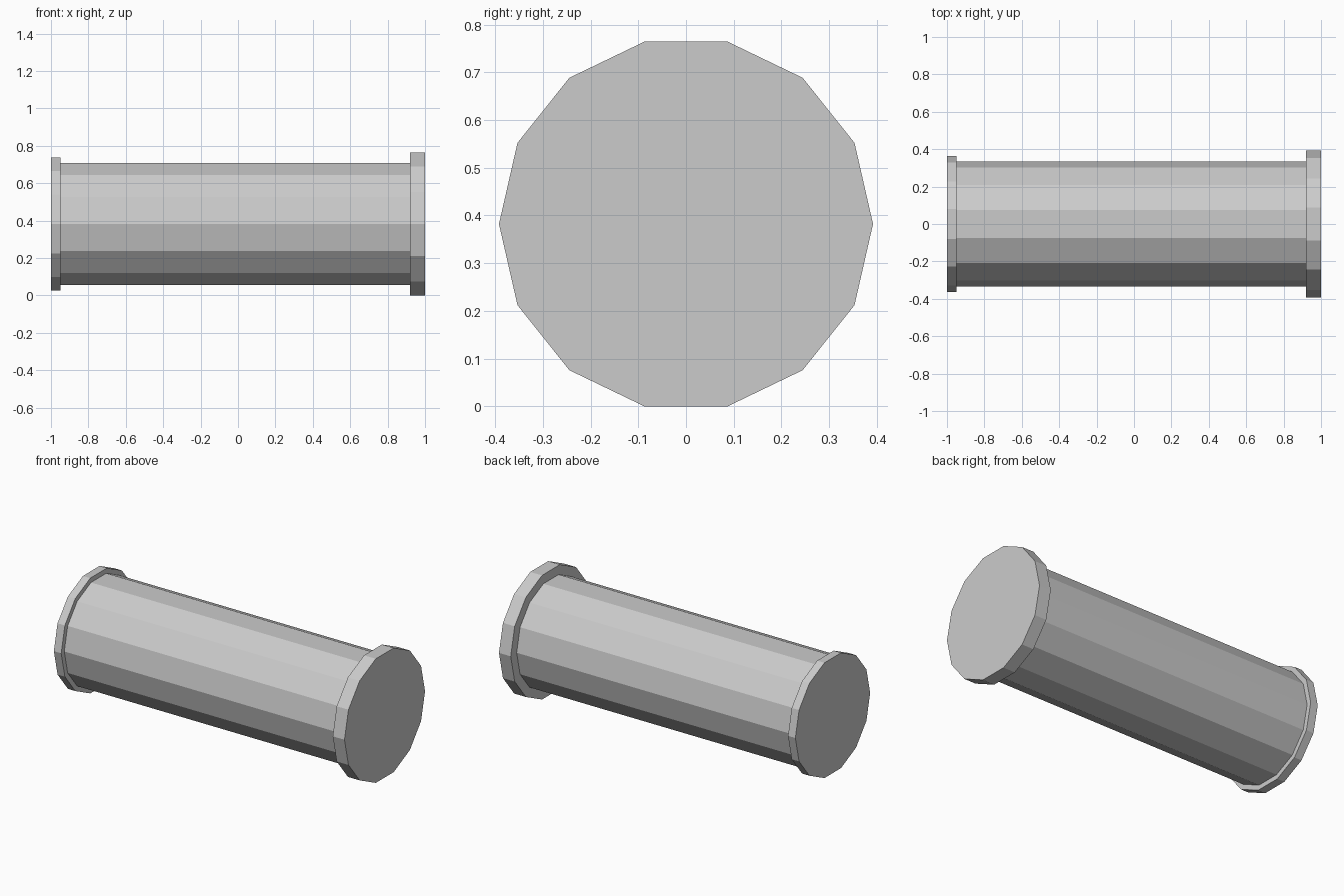
import bpy
import math

cube = bpy.data.objects.get("Cube")
if cube:
    bpy.data.objects.remove(cube, do_unlink=True)

SIDES = 14
AXIS_Z = 0.382

# Single plain grey
grey = bpy.data.materials.new("light_grey")
grey.use_nodes = True
colour = (0.6, 0.6, 0.6, 1)
grey.diffuse_color = colour
grey.node_tree.nodes["Principled BSDF"].inputs["Base Color"].default_value = colour


def drum(name, x0, x1, radius):
    """Flat-sided cylinder lying along x, with corners pointing to +y and -y."""
    bpy.ops.mesh.primitive_cylinder_add(vertices=SIDES, radius=radius, depth=x1 - x0)
    ob = bpy.context.object
    ob.name = name
    ob.rotation_euler = (0, math.pi / 2, 0)
    ob.location = ((x0 + x1) / 2, 0, AXIS_Z)
    ob.data.materials.append(grey)
    return ob


# Long barrel with a thin rim at one end and a wider cap at the other
drum("barrel", -0.95, 0.92, 0.334)
drum("thin_rim", -1.0, -0.95, 0.364)
drum("wide_cap", 0.92, 1.0, 0.392)
